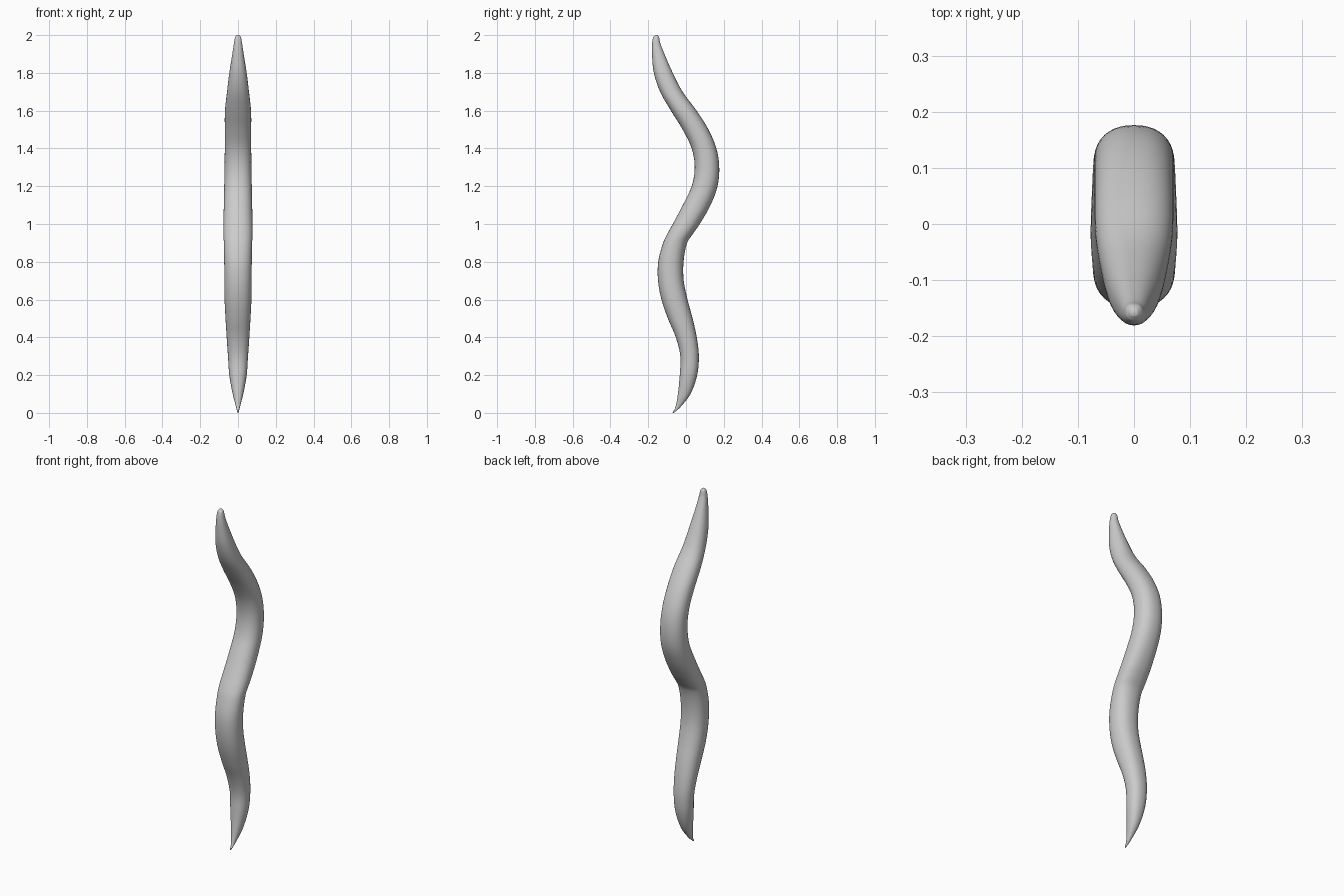
import bpy, bmesh, math

if "Cube" in bpy.data.objects:
    bpy.data.objects.remove(bpy.data.objects["Cube"])

# Body profile: height, front edge y, back edge y, half width x
PROFILE = [
    (0.00, -0.072, -0.064, 0.003),
    (0.03, -0.056, -0.030, 0.010),
    (0.10, -0.043, 0.024, 0.028),
    (0.20, -0.033, 0.059, 0.046),
    (0.30, -0.030, 0.068, 0.053),
    (0.40, -0.054, 0.057, 0.060),
    (0.50, -0.096, 0.035, 0.066),
    (0.60, -0.130, 0.008, 0.071),
    (0.70, -0.148, -0.012, 0.072),
    (0.80, -0.147, -0.013, 0.073),
    (0.90, -0.121, 0.006, 0.075),
    (0.95, -0.098, 0.038, 0.077),
    (1.00, -0.070, 0.073, 0.077),
    (1.10, -0.017, 0.130, 0.075),
    (1.20, 0.030, 0.167, 0.073),
    (1.30, 0.046, 0.176, 0.071),
    (1.40, 0.030, 0.161, 0.070),
    (1.50, -0.018, 0.119, 0.070),
    (1.60, -0.080, 0.056, 0.069),
    (1.70, -0.137, -0.018, 0.058),
    (1.80, -0.170, -0.070, 0.046),
    (1.90, -0.180, -0.114, 0.030),
    (1.96, -0.179, -0.137, 0.021),
    (1.99, -0.173, -0.143, 0.015),
    (2.00, -0.164, -0.150, 0.007),
]
SIDES, STEPS = 40, 5


def spline_rows(rows):
    """Smooth the profile with Hermite interpolation over height."""
    def slope(i, k):
        a, b = rows[max(i - 1, 0)], rows[min(i + 1, len(rows) - 1)]
        return (b[k] - a[k]) / (b[0] - a[0])
    out = []
    for i in range(len(rows) - 1):
        p, q = rows[i], rows[i + 1]
        h = q[0] - p[0]
        for s in range(STEPS):
            t = s / STEPS
            row = [p[0] + h * t]
            for k in (1, 2, 3):
                row.append((2*t**3 - 3*t*t + 1) * p[k] + (3*t*t - 2*t**3) * q[k]
                           + h * ((t**3 - 2*t*t + t) * slope(i, k)
                                  + (t**3 - t*t) * slope(i + 1, k)))
            out.append(row)
    out.append(list(rows[-1]))
    return out


def rounded(v, n=2.25):
    return math.copysign(abs(v) ** (2 / n), v)


# Winding body: stacked rounded sections, closed at both tips
bm = bmesh.new()
rings = []
for z, front, back, half in spline_rows(PROFILE):
    ring = []
    for j in range(SIDES):
        a = 2 * math.pi * j / SIDES
        y = (front + back) / 2 + (back - front) / 2 * rounded(math.sin(a))
        ring.append(bm.verts.new((half * rounded(math.cos(a)), y, z)))
    rings.append(ring)
for lo, hi in zip(rings, rings[1:]):
    for j in range(SIDES):
        k = (j + 1) % SIDES
        bm.faces.new((lo[j], lo[k], hi[k], hi[j]))
bm.faces.new(rings[0][::-1])
bm.faces.new(rings[-1])

mesh = bpy.data.meshes.new("winding_body")
bm.to_mesh(mesh)
bm.free()
body = bpy.data.objects.new("winding_body", mesh)
bpy.context.collection.objects.link(body)
for poly in mesh.polygons:
    poly.use_smooth = True
